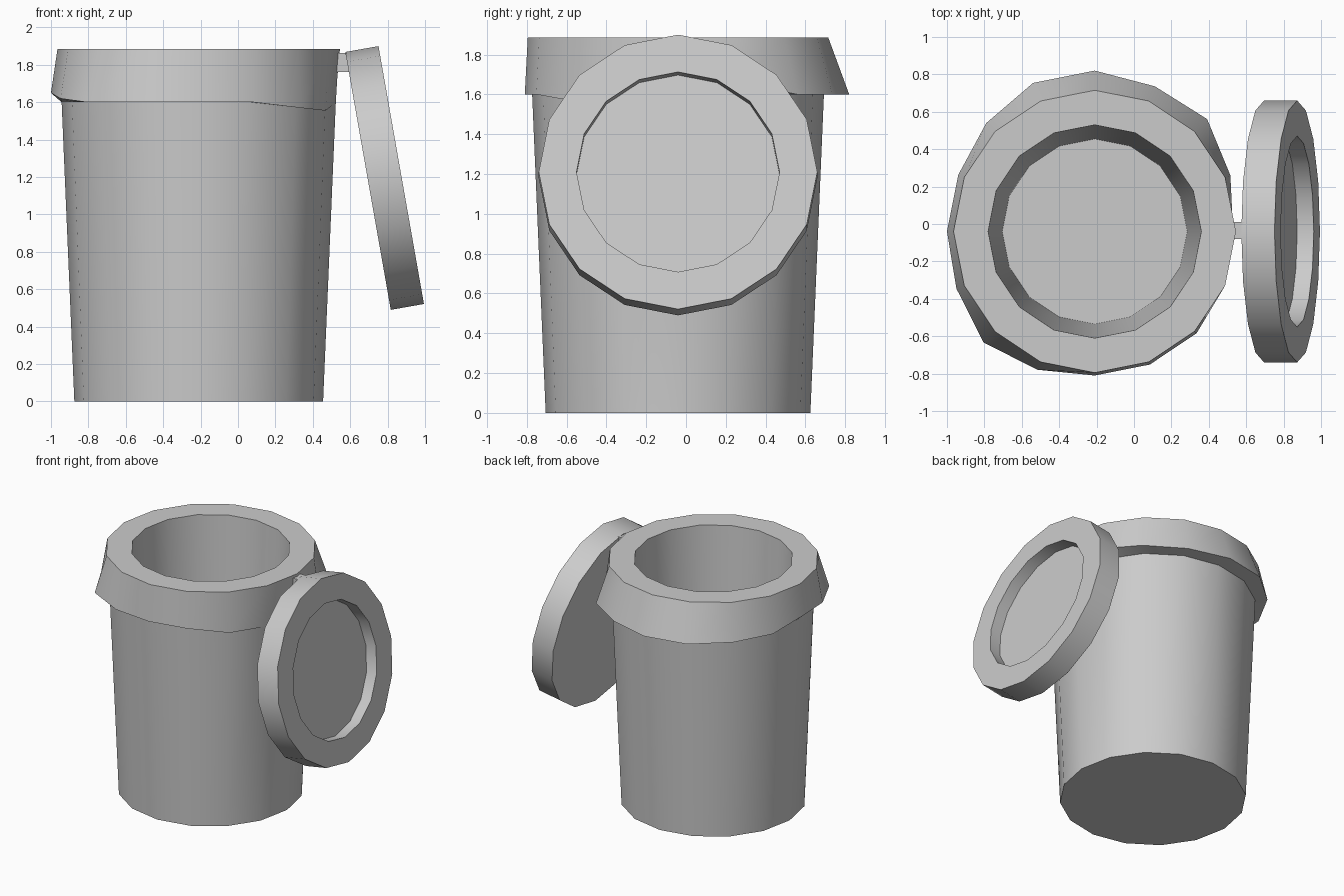
import bpy, bmesh, math
from mathutils import Matrix, Vector

SIDES = 16
BIN_CENTRE = Vector((-0.21, -0.04, 0))

if "Cube" in bpy.data.objects:
    bpy.data.objects.remove(bpy.data.objects["Cube"])

grey = bpy.data.materials.new("light grey")
grey.use_nodes = True
grey.diffuse_color = (0.6, 0.6, 0.6, 1)
grey.node_tree.nodes["Principled BSDF"].inputs["Base Color"].default_value = grey.diffuse_color


def finish(bm, name, matrix):
    """Turn a bmesh into a smooth-by-angle object."""
    bmesh.ops.recalc_face_normals(bm, faces=bm.faces)
    bm.transform(matrix)
    mesh = bpy.data.meshes.new(name)
    bm.to_mesh(mesh)
    bm.free()
    mesh.materials.append(grey)
    obj = bpy.data.objects.new(name, mesh)
    bpy.context.collection.objects.link(obj)
    bpy.ops.object.select_all(action='DESELECT')
    obj.select_set(True)
    bpy.context.view_layer.objects.active = obj
    bpy.ops.object.shade_smooth_by_angle(angle=math.radians(30))
    return obj


def regular(radius, z):
    return [(radius, z)] * SIDES


def stack(rings, name, matrix):
    """Skin a stack of rings, each a list of (radius, z), capping both ends."""
    bm = bmesh.new()
    loops = []
    for ring in rings:
        loop = []
        for k, (r, z) in enumerate(ring):
            a = math.tau * k / SIDES
            loop.append(bm.verts.new((r * math.cos(a), r * math.sin(a), z)))
        loops.append(loop)
    for low, high in zip(loops, loops[1:]):
        for k in range(SIDES):
            n = (k + 1) % SIDES
            bm.faces.new((low[k], low[n], high[n], high[k]))
    bm.faces.new(loops[0])
    bm.faces.new(loops[-1])
    return finish(bm, name, matrix)


# Bin body with an uneven flared collar and a hollow inside
flare_radius = [.74, .785, .85, .84, .86, .86, .82, .79,
                .79, .80, .84, .80, .77, .77, .77, .735]
flare_height = [1.72, 1.66] + [1.6] * 6 + [1.65, 1.62] + [1.6] * 4 + [1.57, 1.555]
stack([regular(0.665, 0),
       regular(0.733, 1.6),
       list(zip(flare_radius, flare_height)),
       regular(0.755, 1.885),
       regular(0.57, 1.885),
       regular(0.495, 0.1)],
      "bin_body", Matrix.Translation(BIN_CENTRE))

# Open lid hanging at the side, recessed on its outer face
tilt = Matrix.Rotation(math.radians(80), 4, 'Y')
stack([regular(0.7, -0.09),
       regular(0.7, 0.09),
       regular(0.51, 0.09),
       regular(0.51, 0)],
      "lid", Matrix.Translation((0.784, -0.04, 1.195)) @ tilt)

# Small hinge joining lid and collar
bm = bmesh.new()
bmesh.ops.create_cube(bm, size=1)
finish(bm, "hinge", Matrix.Translation((0.56, -0.035, 1.812))
       @ Matrix.Diagonal((0.12, 0.09, 0.1, 1)))
